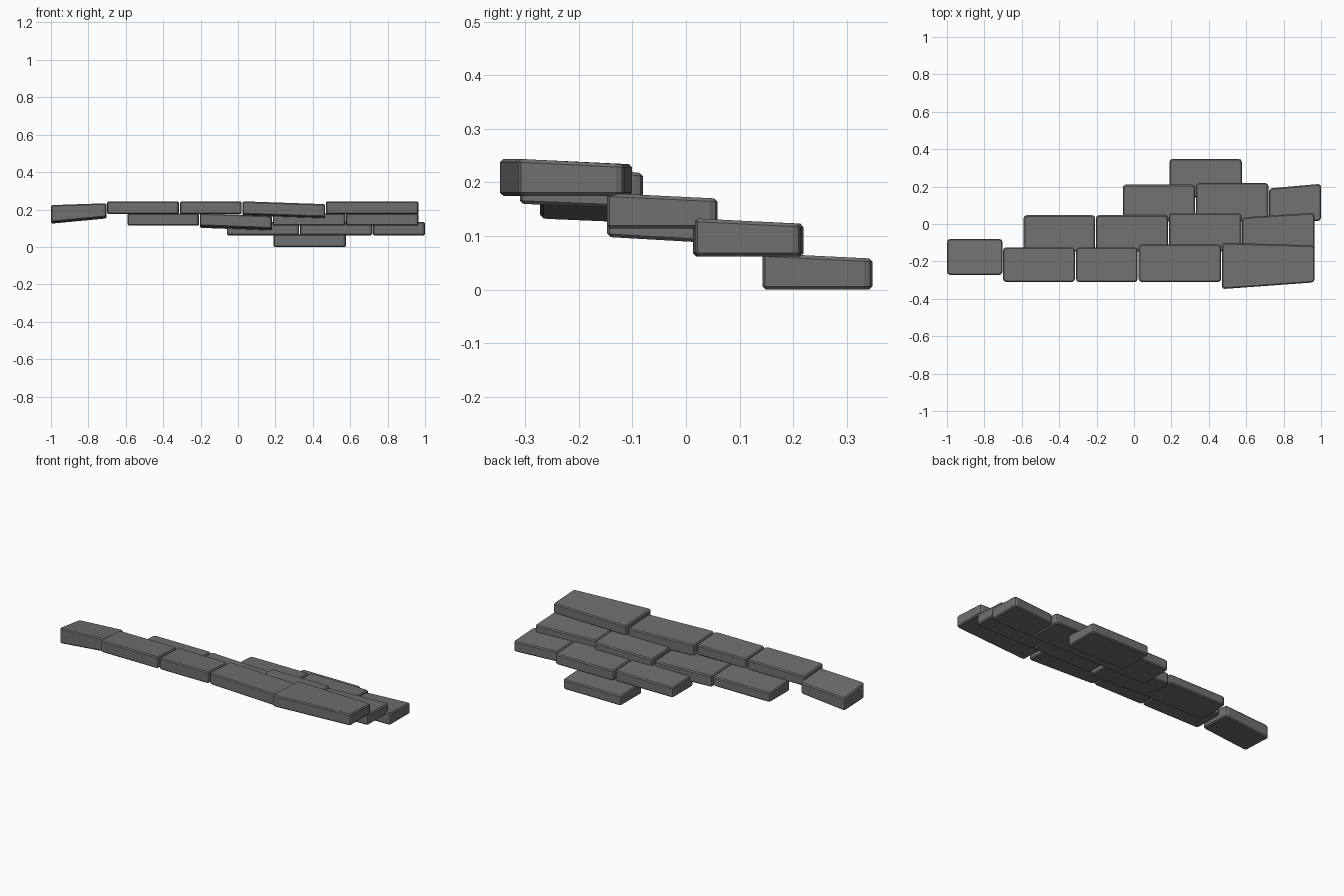
import bpy, bmesh

if "Cube" in bpy.data.objects:
    bpy.data.objects.remove(bpy.data.objects["Cube"])

stone = bpy.data.materials.new("dark_stone")
stone.diffuse_color = (0.16, 0.16, 0.16, 1)
stone.use_nodes = True
stone.node_tree.nodes["Principled BSDF"].inputs["Base Color"].default_value = stone.diffuse_color


def brick(name, x0, x1, front, back, bottom, top, drop=(0.01, 0.01), under=0.0):
    """Chamfered slab; front/back are y at (left, right), bottom/top are z at (left, right) of the
    front edge. drop (left, right) / under lower the rear edge of the top / bottom face."""
    bm = bmesh.new()
    rings = []
    for z, d in ((bottom, (under, under)), (top, drop)):
        rings.append([bm.verts.new(c) for c in (
            (x0, front[0], z[0]), (x1, front[1], z[1]),
            (x1, back[1], z[1] - d[1]), (x0, back[0], z[0] - d[0]))])
    low, high = rings
    bm.faces.new(low[::-1])
    bm.faces.new(high)
    for i in range(4):
        j = (i + 1) % 4
        bm.faces.new((low[i], low[j], high[j], high[i]))
    # wide chamfer on the upright corners, fine one on the rims
    upright = [e for e in bm.edges if (e.verts[0] in low) != (e.verts[1] in low)]
    bmesh.ops.bevel(bm, geom=upright, offset=0.016, segments=2, profile=0.5, affect='EDGES')
    rims = [e for e in bm.edges
            if any(len(f.verts) > 4 for f in e.link_faces)]
    bmesh.ops.bevel(bm, geom=rims, offset=0.006, segments=1, affect='EDGES')
    bmesh.ops.recalc_face_normals(bm, faces=bm.faces)
    mesh = bpy.data.meshes.new(name)
    bm.to_mesh(mesh)
    bm.free()
    mesh.materials.append(stone)
    bpy.context.collection.objects.link(bpy.data.objects.new(name, mesh))


# lowest course
brick("course_1_brick", 0.19, 0.577, (0.143, 0.143), (0.348, 0.348), (0, 0), (0.068, 0.068))

# second course
z2, t2 = (0.062, 0.062), (0.133, 0.133)
brick("course_2_brick_1", -0.06, 0.327, (0.013, 0.013), (0.21, 0.21), z2, t2)
brick("course_2_brick_2", 0.332, 0.718, (0.013, 0.013), (0.219, 0.219), z2, t2)
brick("course_2_brick_3", 0.722, 1.0, (0.013, 0.017), (0.19, 0.215), z2, t2)

# third course, second brick sagging to the right
z3, t3 = (0.114, 0.114), (0.18, 0.18)
brick("course_3_brick_1", -0.59, -0.208, (-0.147, -0.147), (0.047, 0.047), z3, t3)
brick("course_3_brick_2", -0.204, 0.182, (-0.147, -0.147), (0.047, 0.047),
      (0.113, 0.098), (0.18, 0.166), under=0.011)
brick("course_3_brick_3", 0.186, 0.574, (-0.147, -0.147), (0.058, 0.058), z3, t3)
brick("course_3_brick_4", 0.577, 0.965, (-0.147, -0.147), (0.035, 0.06), z3, t3)

# top course
z4, t4 = (0.175, 0.175), (0.244, 0.244)
brick("course_4_brick_1", -0.70, -0.316, (-0.31, -0.31), (-0.125, -0.125), z4, t4)
brick("course_4_brick_2", -0.31, 0.02, (-0.31, -0.31), (-0.125, -0.125), z4, t4)
brick("course_4_brick_3", 0.025, 0.466, (-0.31, -0.31), (-0.11, -0.11),
      (0.175, 0.160), (0.244, 0.229), under=0.008)
brick("course_4_brick_4", 0.47, 0.965, (-0.348, -0.312), (-0.10, -0.115), z4, t4)

# tilted brick at the far left end
brick("loose_end_brick", -1.0, -0.703, (-0.272, -0.272), (-0.08, -0.08),
      (0.132, 0.160), (0.224, 0.234), drop=(0.024, 0.016), under=0.008)
